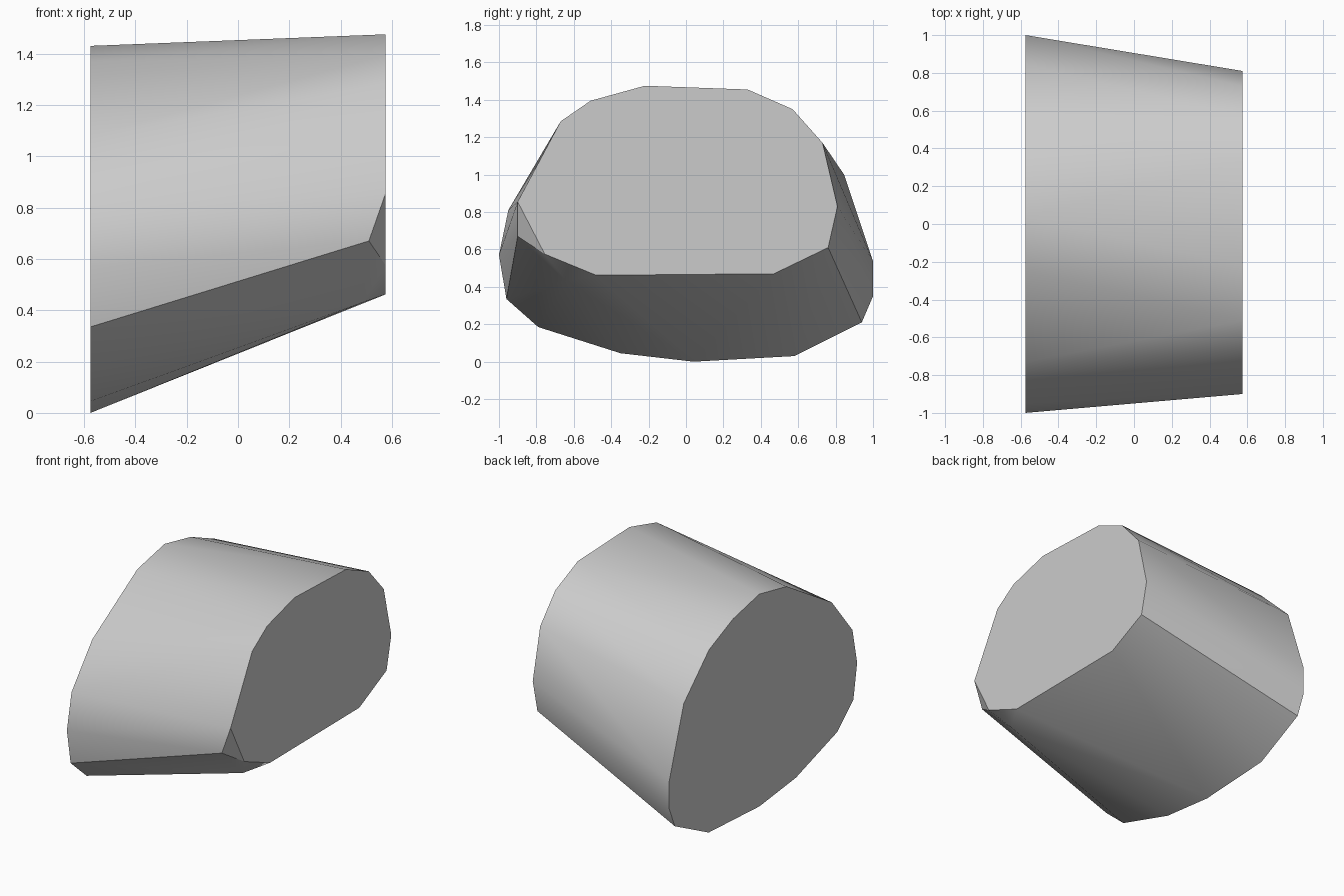
import bpy
import bmesh
import math

cube = bpy.data.objects.get("Cube")
if cube:
    bpy.data.objects.remove(cube, do_unlink=True)

HALF_LENGTH = 0.575

# Cut outlines of the two ends, as (y, z)
wide_end = [(0.04, 1.43), (-0.25, 1.37), (-0.73, 1.08), (-0.95, 0.81),
            (-1.0, 0.57), (-0.96, 0.335), (-0.79, 0.185), (-0.35, 0.045),
            (0.04, 0.0), (0.58, 0.03), (0.94, 0.21), (1.0, 0.35),
            (1.0, 0.535), (0.845, 1.0), (0.575, 1.26), (0.32, 1.37)]
narrow_end = [(-0.22, 1.475), (0.33, 1.455), (0.57, 1.35), (0.73, 1.17),
              (0.81, 0.83), (0.76, 0.61), (0.47, 0.47), (-0.48, 0.462),
              (-0.755, 0.575), (-0.9, 0.855), (-0.67, 1.285), (-0.51, 1.395)]
# Chipped lower corner beside the narrow end
chip = [(0.51, -0.9, 0.67), (0.485, -0.64, 0.43)]

# Wrap a tight convex skin round both outlines and the chip
bm = bmesh.new()
for x, outline in ((-HALF_LENGTH, wide_end), (HALF_LENGTH, narrow_end)):
    for y, z in outline:
        bm.verts.new((x, y, z))
for point in chip:
    bm.verts.new(point)
bmesh.ops.convex_hull(bm, input=bm.verts)

# Merge each flat end into a single face
for side in (-1, 1):
    inner = [e for e in bm.edges if len(e.link_faces) == 2
             and all(f.normal.x * side > 0.999 for f in e.link_faces)]
    bmesh.ops.dissolve_edges(bm, edges=inner, use_verts=False)
bmesh.ops.recalc_face_normals(bm, faces=bm.faces)

mesh = bpy.data.meshes.new("stone_chunk")
bm.to_mesh(mesh)
bm.free()
chunk = bpy.data.objects.new("stone_chunk", mesh)
bpy.context.collection.objects.link(chunk)

# Plain grey surface
grey = bpy.data.materials.new("light_grey")
grey.use_nodes = True
colour = (0.6, 0.6, 0.6, 1)
grey.diffuse_color = colour
grey.node_tree.nodes["Principled BSDF"].inputs["Base Color"].default_value = colour
mesh.materials.append(grey)

# Smooth sides, crisp rims
bpy.ops.object.select_all(action="DESELECT")
chunk.select_set(True)
bpy.context.view_layer.objects.active = chunk
bpy.ops.object.shade_smooth_by_angle(angle=math.radians(30))
